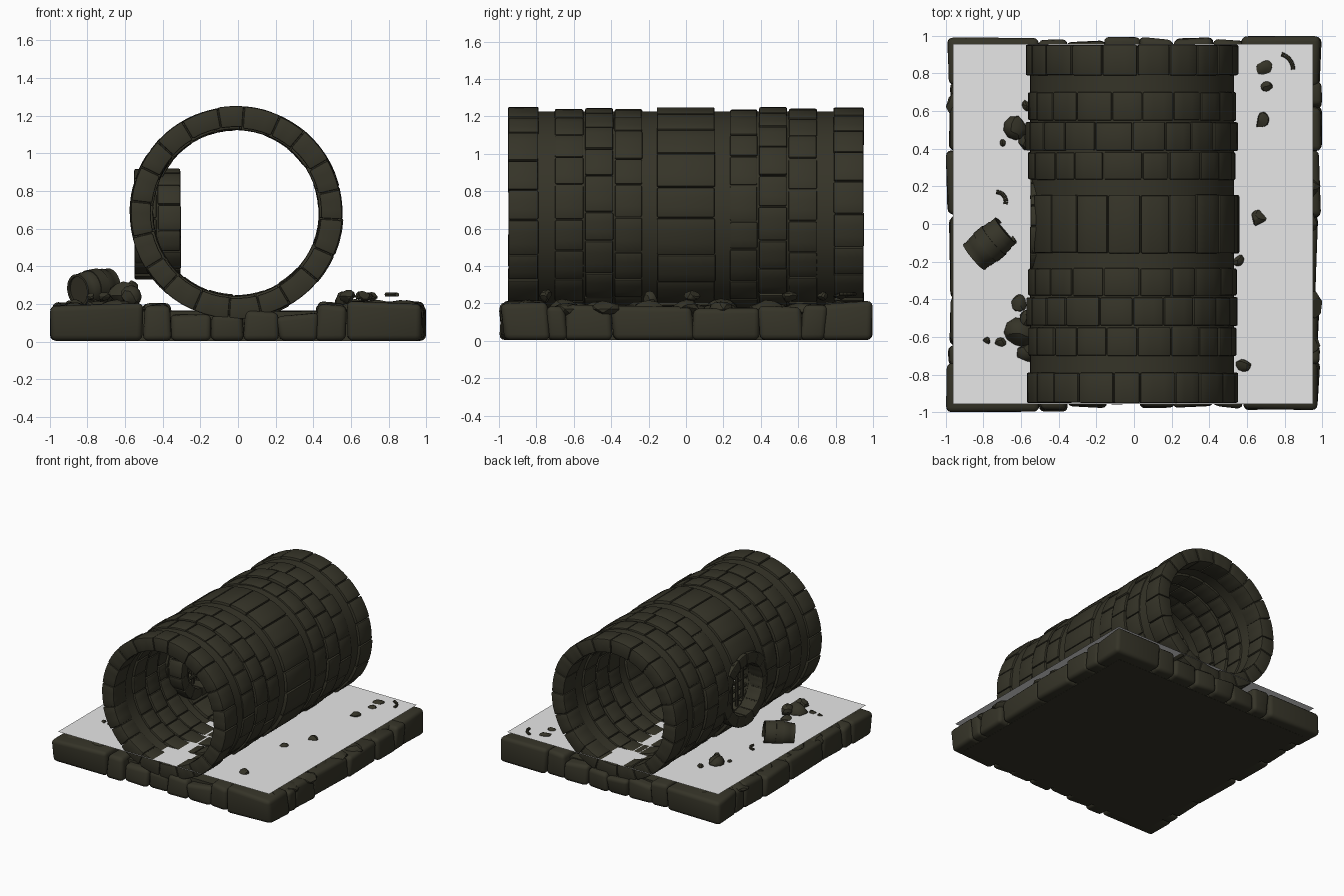
import bpy, bmesh, math, random
from mathutils import Vector, Matrix

if "Cube" in bpy.data.objects:
    bpy.data.objects.remove(bpy.data.objects["Cube"])

random.seed(7)
R = random.uniform
CX, CZ = -0.01, 0.685          # tunnel axis


def material(name, rgb):
    m = bpy.data.materials.new(name)
    m.diffuse_color = (*rgb, 1)
    m.use_nodes = True
    m.node_tree.nodes["Principled BSDF"].inputs["Base Color"].default_value = m.diffuse_color
    return m


STONE = material("dark olive stone", (0.036, 0.034, 0.021))
WATER = material("light grey water", (0.8, 0.8, 0.8))


def finish(name, bm, mat=STONE, bevel=0, segs=2, cutter=None, smooth=40, matrix=None):
    bmesh.ops.recalc_face_normals(bm, faces=bm.faces)
    me = bpy.data.meshes.new(name)
    bm.to_mesh(me)
    bm.free()
    me.materials.append(mat)
    ob = bpy.data.objects.new(name, me)
    bpy.context.collection.objects.link(ob)
    if matrix:
        ob.matrix_world = matrix
    if bevel:
        b = ob.modifiers.new("bevel", 'BEVEL')
        b.width, b.segments, b.limit_method = bevel, segs, 'ANGLE'
        b.angle_limit = math.radians(40)
    if cutter:
        c = ob.modifiers.new("opening", 'BOOLEAN')
        c.operation, c.object, c.solver = 'DIFFERENCE', cutter, 'EXACT'
    bpy.context.view_layer.update()
    if ob.modifiers:
        ev = ob.evaluated_get(bpy.context.evaluated_depsgraph_get())
        ob.data = bpy.data.meshes.new_from_object(ev)
        ob.modifiers.clear()
    bpy.ops.object.select_all(action='DESELECT')
    ob.select_set(True)
    bpy.context.view_layer.objects.active = ob
    bpy.ops.object.shade_smooth_by_angle(angle=math.radians(smooth))
    return ob


def arc_block(bm, r0, r1, a0, a1, y0, y1, n=3):
    """Curved brick around the y axis; a full turn gives a closed tube."""
    full = a1 - a0 > 6.28
    rows = []
    for i in range(n if full else n + 1):
        a = a0 + (a1 - a0) * i / n
        s, c = math.sin(a), math.cos(a)
        rows.append([bm.verts.new((r * s, y, r * c))
                     for r, y in ((r0, y0), (r1, y0), (r1, y1), (r0, y1))])
    for i in range(n):
        p, q = rows[i], rows[(i + 1) % len(rows)]
        for k in range(4):
            bm.faces.new((p[k], p[(k + 1) % 4], q[(k + 1) % 4], q[k]))
    if not full:
        bm.faces.new(rows[0])
        bm.faces.new(rows[-1])


def brick_ring(bm, r0, r1, y0, y1, count, wob=0.004, n=3):
    turn = R(0, 1)
    cuts = [(i + turn + R(-0.12, 0.12)) * math.tau / count for i in range(count)]
    cuts.append(cuts[0] + math.tau)
    gap = 0.003
    for a, b in zip(cuts, cuts[1:]):
        arc_block(bm, r0 + R(-wob, wob), r1 + R(-wob, wob), a + gap / r1, b - gap / r1,
                  y0 + gap + R(0, wob), y1 - gap - R(0, wob), n)


def rod(bm, p, q, r, n=8):
    p, q = Vector(p), Vector(q)
    rot = (q - p).to_track_quat('Z', 'Y').to_matrix().to_4x4()
    bmesh.ops.create_cone(bm, cap_ends=True, segments=n, radius1=r, radius2=r,
                          depth=(q - p).length, matrix=Matrix.Translation((p + q) / 2) @ rot)


def rock(bm, x, y, z, sx, sy, sz, sub=2):
    rot = Matrix.Rotation(R(0, 6.28), 4, 'Z')
    vs = bmesh.ops.create_icosphere(bm, subdivisions=sub, radius=1)['verts']
    dirs = [(Vector((R(-1, 1), R(-1, 1), R(-1, 1))).normalized(), R(0.6, 0.85)) for _ in range(9)]
    for v in vs:
        for d, lim in dirs:        # chip flat facets off the ball
            over = v.co.dot(d) - lim
            if over > 0:
                v.co -= d * over
        v.co = rot @ Vector((v.co.x * sx, v.co.y * sy, v.co.z * sz)) + Vector((x, y, z))


def block(bm, x0, x1, y0, y1, z0, z1, j=0.015):
    vs = bmesh.ops.create_cube(bm, size=1)['verts']
    for v in vs:
        top = v.co.z > 0
        v.co = Vector((x1 if v.co.x > 0 else x0, y1 if v.co.y > 0 else y0, z1 if top else z0))
        v.co += Vector((R(-j, j), R(-j, j), R(-j, j) if top else 0))


TUNNEL = Matrix.Translation((CX, 0, CZ))
PIPE = Matrix.Translation((0, 0, 0.625)) @ Matrix.Rotation(-math.pi / 2, 4, 'Z')

# cutter for the round side opening
bm = bmesh.new()
rod(bm, (-0.8, 0, 0.625), (-0.2, 0, 0.625), 0.255, 40)
cutter = finish("opening_cutter", bm)
cutter.hide_render = True

# tunnel shell behind the bricks
bm = bmesh.new()
arc_block(bm, 0.46, 0.542, 0, math.tau, -0.94, 0.94, 80)
finish("tunnel_shell", bm, cutter=cutter, matrix=TUNNEL)

# brick rings, mirrored front to back
bm = bmesh.new()
for s in (-1, 1):
    for a, b, r0, r1 in ((0.785, 0.955, 0.452, 0.563), (0.545, 0.705, 0.442, 0.553),
                         (0.385, 0.545, 0.44, 0.563), (0.23, 0.385, 0.442, 0.553)):
        brick_ring(bm, r0, r1, min(s * a, s * b), max(s * a, s * b), 20)
brick_ring(bm, 0.438, 0.565, -0.16, 0.16, 20, 0.006)
finish("tunnel_bricks", bm, bevel=0.008, cutter=cutter, matrix=TUNNEL)

# side pipe: brick rings and lining
bm = bmesh.new()
for y0, y1 in ((-0.555, -0.43), (-0.43, -0.30)):
    brick_ring(bm, 0.205, 0.292, y0, y1, 14)
finish("side_pipe_bricks", bm, bevel=0.007, matrix=PIPE)
bm = bmesh.new()
arc_block(bm, 0.213, 0.282, 0, math.tau, -0.545, -0.31, 40)
finish("side_pipe_lining", bm, matrix=PIPE)

# side pipe grate
bm = bmesh.new()
for i in range(-2, 3):
    t = i * 0.07
    h = math.sqrt(0.215 ** 2 - t ** 2)
    rod(bm, (-0.41, t, 0.625 - h), (-0.41, t, 0.625 + h), 0.013)
    rod(bm, (-0.40, -h, 0.625 + t), (-0.40, h, 0.625 + t), 0.013)
finish("side_pipe_grate", bm)

# base: ground slab and border stones
bm = bmesh.new()
block(bm, -0.9, 0.9, -0.9, 0.9, 0.004, 0.165, 0.004)
finish("ground_slab", bm)
bm = bmesh.new()
xs = (-0.985, -0.5, -0.36, -0.15, 0.03, 0.21, 0.42, 0.58, 0.985)
ys = (-0.75, -0.64, -0.39, 0.04, 0.39, 0.62, 0.75)
for s in (-1, 1):
    for a, b in zip(xs, xs[1:]):
        h = 0.2 if abs(a + b) > 0.7 else 0.155
        e = 0.98 + R(-0.015, 0.01)
        block(bm, a, b, min(s * e, s * 0.74), max(s * e, s * 0.74), 0.005, h + R(-0.01, 0.01))
    for a, b in zip(ys, ys[1:]):
        e = 0.98 + R(-0.015, 0.01)
        block(bm, min(s * e, s * 0.72), max(s * e, s * 0.72), a, b, 0.005, 0.19 + R(-0.015, 0.01))
finish("border_stones", bm, bevel=0.03, segs=3, smooth=50)

# cobbles just under the water
bm = bmesh.new()
for s in (-1, 1):
    for i in range(3):
        for k in range(9):
            rock(bm, s * (0.62 + 0.13 * i + R(-.03, .03)), -0.84 + 0.21 * k + R(-.04, .04),
                 0.17, R(.07, .11), R(.08, .12), R(.03, .06))
finish("submerged_cobbles", bm, smooth=25)

# water surface
bm = bmesh.new()
bmesh.ops.create_grid(bm, x_segments=1, y_segments=1, size=0.955,
                      matrix=Matrix.Translation((-0.005, 0, 0.245)))
finish("water", bm, WATER)

# rubble breaking the surface
bm = bmesh.new()
for x, y, z, r, h in ((-.62, .51, .25, .075, .065), (-.58, .44, .24, .05, .05),
                      (-.57, .63, .23, .035, .04), (-.61, -.58, .25, .085, .07),
                      (-.57, -.68, .24, .06, .06), (-.61, -.42, .24, .05, .04),
                      (-.71, -.63, .24, .035, .025), (-.78, -.62, .24, .025, .02),
                      (-.57, -.5, .27, .05, .06), (.58, -.75, .24, .045, .04),
                      (.66, .03, .24, .045, .03), (.68, .55, .24, .05, .035),
                      (.71, .73, .24, .04, .025), (.69, .83, .24, .05, .02),
                      (.55, -.19, .22, .04, .05), (-.7, .43, .24, .02, .02)):
    rock(bm, x, y, z, r, r * R(.75, 1.1), h)
finish("rubble", bm, smooth=25)

# curved shards half sunk in the water
bm = bmesh.new()
for cx, cy, r, a0, a1 in ((.76, .82, .085, 0.0, 1.3), (-.73, .12, .05, -0.3, 1.6)):
    pts = [(cx + r * math.cos(a0 + (a1 - a0) * i / 6), cy + r * math.sin(a0 + (a1 - a0) * i / 6), .25)
           for i in range(7)]
    for p, q in zip(pts, pts[1:]):
        rod(bm, p, q, 0.011)
finish("shards", bm)

# small barrel lying on its side, with hoops
bm = bmesh.new()
prof = ((0, -.1), (.075, -.1), (.075, -.112), (.088, -.112), (.088, -.075), (.092, -.07), (.094, -.03),
        (.099, -.03), (.099, .03), (.094, .03), (.092, .07), (.088, .075), (.088, .112),
        (.075, .112), (.075, .1), (0, .1))
vs = [bm.verts.new((r, 0, z)) for r, z in prof]
es = [bm.edges.new(e) for e in zip(vs, vs[1:])]
bmesh.ops.spin(bm, geom=vs + es, cent=(0, 0, 0), axis=(0, 0, 1), angle=math.tau, steps=24)
bmesh.ops.remove_doubles(bm, verts=bm.verts, dist=1e-4)
finish("barrel", bm, matrix=Matrix.Translation((-0.765, -0.105, 0.287))
       @ Matrix.Rotation(math.radians(40), 4, 'Z') @ Matrix.Rotation(math.radians(82), 4, 'Y'))

bpy.data.objects.remove(cutter)
